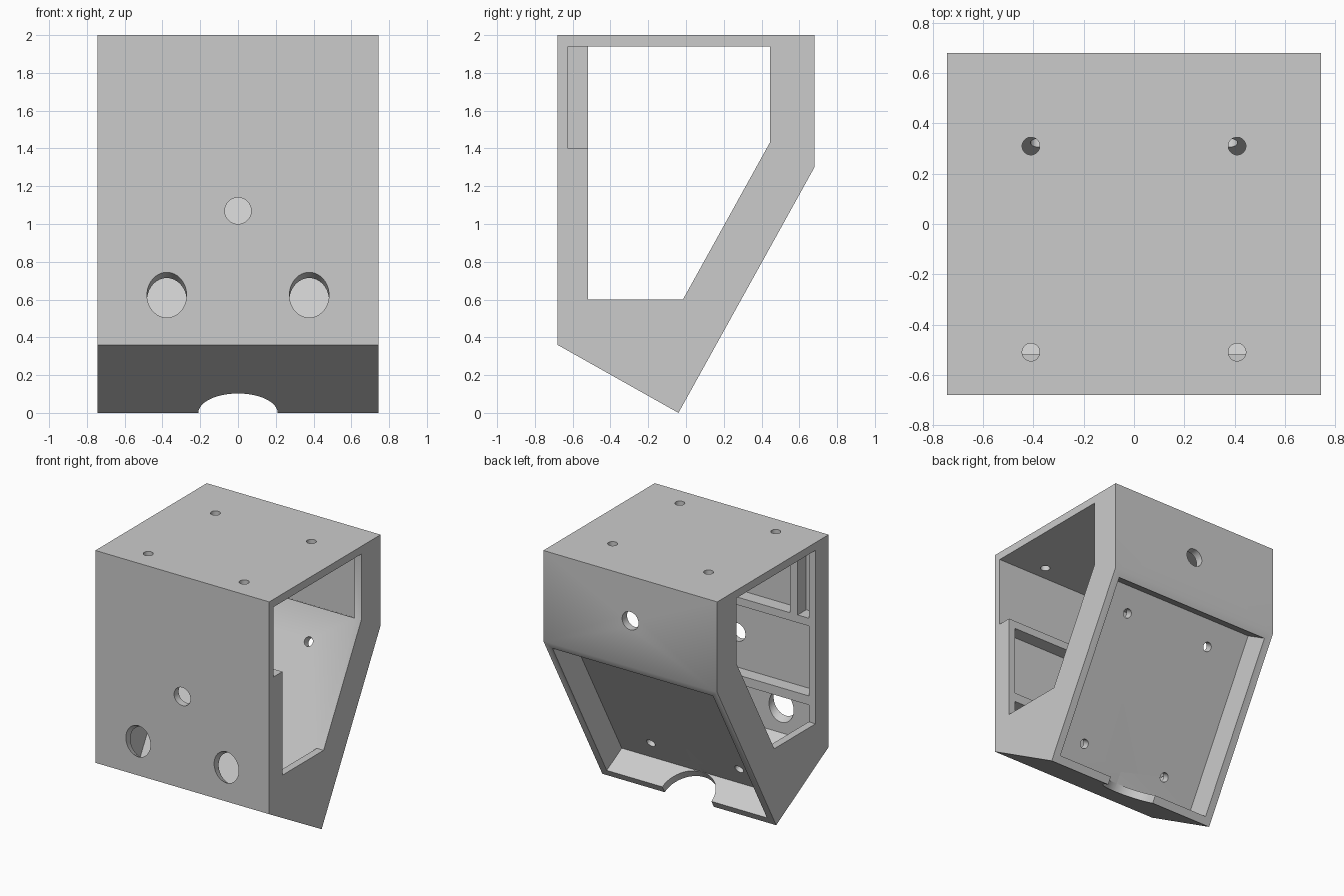
import bpy, math
from mathutils import Vector

default = bpy.data.objects.get("Cube")
if default:
    bpy.data.objects.remove(default)

grey = bpy.data.materials.new("light_grey")
grey.use_nodes = True
colour = (0.6, 0.6, 0.6, 1)
grey.diffuse_color = colour
grey.node_tree.nodes["Principled BSDF"].inputs["Base Color"].default_value = colour

HALF, INNER = 0.743, 0.685      # outer half width, half width inside the rims
WALL = 0.06
TOP = 2 - WALL
FRONT, BACK = -0.68, 0.68

# Sloped back panel: t runs down the slope, s runs into the body
ridge, tip = Vector((BACK, 1.3)), Vector((-0.04, 0))
length = (tip - ridge).length
down = (tip - ridge).normalized()
inward = Vector((down.y, -down.x))


def slope(t, s):
    return tuple(ridge + down * t + inward * s)


def prism(name, profile, x0, x1):
    """Extrude a (y, z) profile from x0 to x1."""
    n = len(profile)
    verts = [(x, y, z) for x in (x0, x1) for y, z in profile]
    faces = [list(range(n)), list(range(2 * n - 1, n - 1, -1))]
    faces += [(i, i + n, (i + 1) % n + n, (i + 1) % n) for i in range(n)]
    mesh = bpy.data.meshes.new(name)
    mesh.from_pydata(verts, [], faces)
    obj = bpy.data.objects.new(name, mesh)
    bpy.context.collection.objects.link(obj)
    bpy.context.view_layer.objects.active = obj
    bpy.ops.object.select_all(action="DESELECT")
    obj.select_set(True)
    bpy.ops.object.mode_set(mode="EDIT")
    bpy.ops.mesh.select_all(action="SELECT")
    bpy.ops.mesh.normals_make_consistent(inside=False)
    bpy.ops.object.mode_set(mode="OBJECT")
    return obj


def box(y0, y1, z0, z1):
    return [(y0, z0), (y1, z0), (y1, z1), (y0, z1)]


def drill(name, centre, axis, radius, depth):
    """Cylinder centred on a point, reaching depth / 2 to each side."""
    bpy.ops.mesh.primitive_cylinder_add(vertices=48, radius=radius, depth=depth, location=centre)
    obj = bpy.context.object
    obj.name = name
    obj.rotation_euler = Vector(axis).to_track_quat("Z", "Y").to_euler()
    return obj


def cut(cutter):
    cutter.hide_render = True
    mod = body.modifiers.new("cut", "BOOLEAN")
    mod.operation, mod.solver, mod.object = "DIFFERENCE", "EXACT", cutter
    bpy.context.view_layer.objects.active = body
    bpy.ops.object.modifier_apply(modifier=mod.name)
    bpy.data.objects.remove(cutter)


# Outer body
bottom_front = (FRONT, 0.36)
body = prism("housing", [bottom_front, tuple(tip), tuple(ridge), (BACK, 2), (FRONT, 2)], -HALF, HALF)

# Main opening from side to side
skin = 0.27
sill = 0.6
corner = slope(0, skin)
t_sill = (corner[1] - sill) / -down.y
sill_back = slope(t_sill, skin)
front_in = -0.52
recess = FRONT + WALL - 0.005
cut(prism("main_opening", [(front_in, sill), sill_back, corner,
                           (corner[0], TOP), (front_in, TOP)], -1, 1))

# Recesses in the front wall, with bars left between them
cut(prism("upper_recess", box(recess, -0.4, 1.4, TOP), -0.525, 1))
cut(prism("narrow_recess", box(recess, -0.4, 1.4, TOP), -INNER, -0.59))
cut(prism("middle_recess", box(recess, -0.4, 0.8, 1.34), -INNER, INNER))

# Hollow below the sill, parallel to the bottom face
t_floor = length - WALL
s_front = (slope(t_floor, 0)[0] - recess) / -inward.x
cut(prism("lower_hollow", [slope(t_floor, s_front), slope(t_floor, skin), sill_back,
                           (-0.1, 0.73), (recess, 0.73)], -INNER, INNER))

# Recess in the back wall
s_back = (BACK - 0.62) / -inward.x
cut(prism("back_recess", [slope(0, s_back), (0.62, TOP), (0.3, TOP), (0.3, 1.5), corner],
          -INNER, INNER))

# Pocket on the outside of the slope
cut(prism("slope_pocket", [slope(WALL, -0.1), slope(WALL, 0.21),
                           slope(t_floor, 0.21), slope(t_floor, -0.1)], -INNER, INNER))

# Cable notch through the bottom edge
down3, in3 = Vector((0, *down)), Vector((0, *inward))
cut(drill("cable_notch", (0, *slope(length, 0)), down3, 0.21, 0.3))

# Round holes
cut(drill("front_hole", (0, FRONT, 1.07), (0, 1, 0), 0.07, 0.25))
cut(drill("back_hole", (0, BACK, 1.655), (0, 1, 0), 0.07, 0.25))
for x in (-0.377, 0.377):
    cut(drill("access_hole", (x, *slope(1.25, 0.86)), in3, 0.105, 0.4))
    for t in (0.25, 1.25):
        cut(drill("slope_screw_hole", (x, *slope(t, 0.24)), in3, 0.035, 0.16))
for x in (-0.41, 0.41):
    for y in (-0.51, 0.31):
        cut(drill("top_screw_hole", (x, y, 2), (0, 0, 1), 0.035, 0.2))

# Finish
body.data.materials.clear()
body.data.materials.append(grey)
bpy.ops.object.select_all(action="DESELECT")
body.select_set(True)
bpy.context.view_layer.objects.active = body
bpy.ops.object.shade_smooth_by_angle(angle=math.radians(30))
